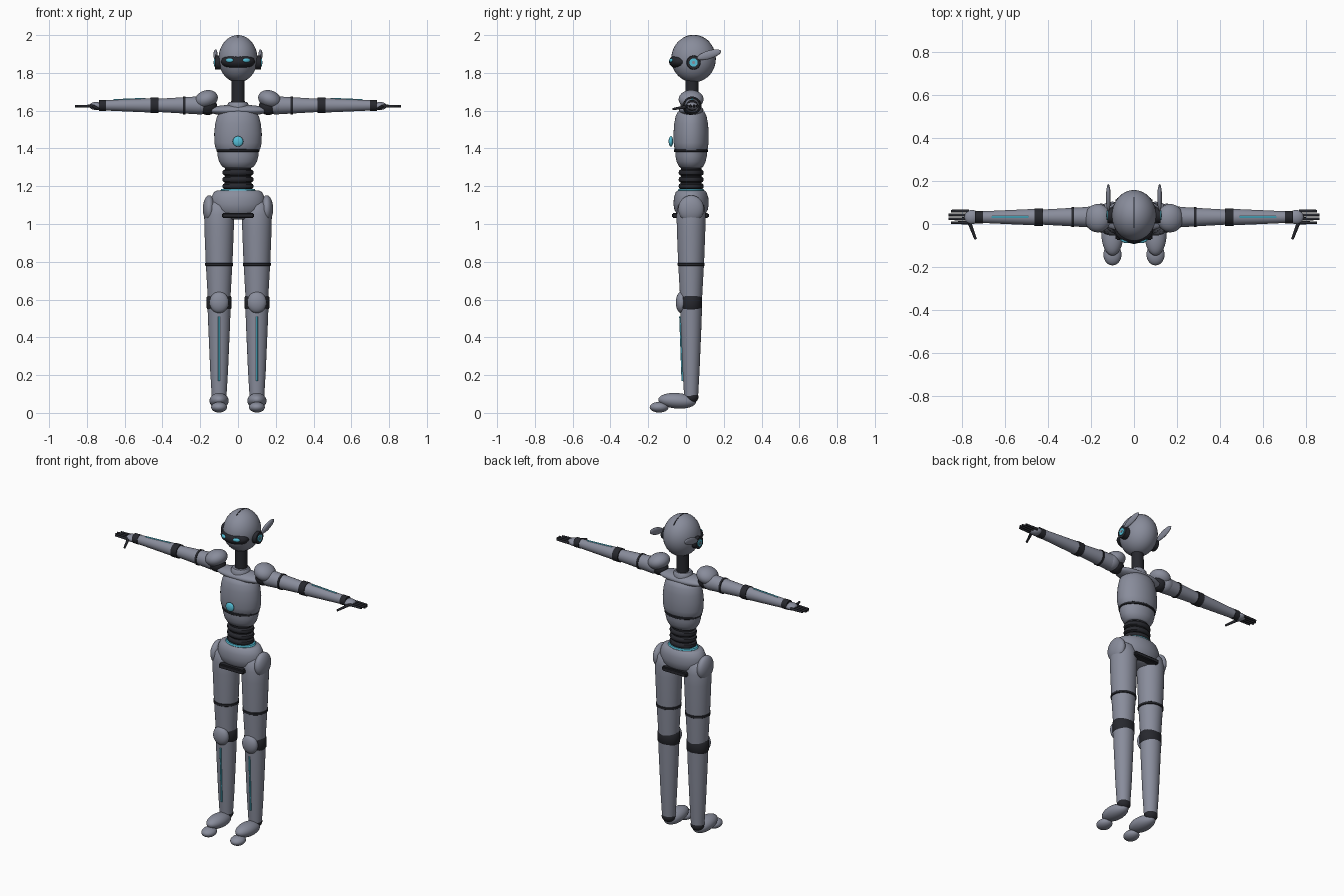
import bpy
import bmesh
from math import cos, sin, pi, radians
from mathutils import Vector, Matrix

if "Cube" in bpy.data.objects:
    bpy.data.objects.remove(bpy.data.objects["Cube"])


def material(name, rgb):
    m = bpy.data.materials.new(name)
    m.use_nodes = True
    m.diffuse_color = (*rgb, 1)
    m.node_tree.nodes["Principled BSDF"].inputs["Base Color"].default_value = (*rgb, 1)
    return m


GREY = material("grey shell", (0.25, 0.265, 0.33))
DARK = material("dark joint", (0.02, 0.021, 0.027))
CYAN = material("cyan glow", (0.09, 0.52, 0.68))
Y = 0.027  # depth of the body axis


def finish(name, bm, mat):
    bmesh.ops.recalc_face_normals(bm, faces=bm.faces)
    mesh = bpy.data.meshes.new(name)
    bm.to_mesh(mesh)
    bm.free()
    mesh.materials.append(mat)
    ob = bpy.data.objects.new(name, mesh)
    bpy.context.collection.objects.link(ob)
    bpy.ops.object.select_all(action="DESELECT")
    ob.select_set(True)
    bpy.context.view_layer.objects.active = ob
    bpy.ops.object.shade_smooth_by_angle(angle=radians(40))
    return ob


def ellipsoid(name, centre, radii, mat, tilt=0, axis="X"):
    bm = bmesh.new()
    bmesh.ops.create_uvsphere(bm, u_segments=32, v_segments=20, radius=1)
    bm.transform(Matrix.Translation(centre) @ Matrix.Rotation(radians(tilt), 4, axis)
                 @ Matrix.Diagonal((*radii, 1)))
    return finish(name, bm, mat)


def rod(name, a, b, r1, r2, mat):
    a, b = Vector(a), Vector(b)
    bm = bmesh.new()
    bmesh.ops.create_cone(bm, cap_ends=True, segments=32, radius1=r1, radius2=r2,
                          depth=(b - a).length)
    turn = (b - a).to_track_quat("Z", "Y").to_matrix().to_4x4()
    bm.transform(Matrix.Translation((a + b) / 2) @ turn)
    return finish(name, bm, mat)


def lathe(name, profile, mat, depth=1.0, x=0, n=40):
    """Stack of (radius, height) rings, squashed front to back by depth."""
    bm = bmesh.new()
    rings = [[bm.verts.new((x + r * cos(2 * pi * i / n), Y + depth * r * sin(2 * pi * i / n), z))
              for i in range(n)] for r, z in profile]
    for lo, hi in zip(rings, rings[1:]):
        for i in range(n):
            j = (i + 1) % n
            bm.faces.new((lo[i], lo[j], hi[j], hi[i]))
    bm.faces.new(rings[0])
    bm.faces.new(rings[-1])
    return finish(name, bm, mat)


def box(name, centre, size, mat, bevel=0):
    bm = bmesh.new()
    bmesh.ops.create_cube(bm, size=1)
    bm.transform(Matrix.Translation(centre) @ Matrix.Diagonal((*size, 1)))
    if bevel:
        bmesh.ops.bevel(bm, geom=bm.edges[:], offset=bevel, segments=3, affect="EDGES")
    return finish(name, bm, mat)


# Head, visor and crest seam
HEAD, HR = Vector((0, 0.04, 1.875)), (0.103, 0.118, 0.125)
ellipsoid("head", HEAD, HR, GREY)
ellipsoid("visor", (0, -0.03, 1.86), (0.09, 0.06, 0.041), DARK)
bm = bmesh.new()
arc = [radians(45 + 5 * i) for i in range(16)]
pairs = [[bm.verts.new((x, HEAD.y + HR[1] * k * cos(t), HEAD.z + HR[2] * k * sin(t)))
          for x, k in ((-0.003, 0.98), (-0.003, 1.01), (0.003, 1.01), (0.003, 0.98))] for t in arc]
for p, q in zip(pairs, pairs[1:]):
    for i in range(3):
        bm.faces.new((p[i], p[i + 1], q[i + 1], q[i]))
finish("crest_seam", bm, DARK)

# Neck and torso
rod("neck", (0, Y + 0.005, 1.63), (0, Y + 0.005, 1.78), 0.036, 0.034, DARK)
lathe("neck_collar", [(0.055, 1.605), (0.055, 1.635), (0.046, 1.647)], GREY)
ellipsoid("collarbone", (0, Y, 1.602), (0.165, 0.065, 0.03), GREY)
lathe("chest", [(0.07, 1.603), (0.095, 1.594), (0.111, 1.57), (0.121, 1.53), (0.126, 1.48),
                (0.125, 1.43), (0.119, 1.40), (0.11, 1.388)], GREY, 0.74)
lathe("chest_band", [(0.108, 1.38), (0.113, 1.383), (0.113, 1.393), (0.108, 1.396)], DARK, 0.8)
lathe("abdomen", [(0.065, 1.295), (0.083, 1.303), (0.1, 1.33), (0.108, 1.36), (0.109, 1.388)],
      GREY, 0.77)
lathe("waist", [(0.068, 1.17), (0.068, 1.31)], DARK, 0.8)
for i, z in enumerate((1.2, 1.235, 1.272)):
    lathe(f"waist_rib_{i + 1}", [(0.07, z - 0.016), (0.08, z - 0.01), (0.083, z),
                                 (0.08, z + 0.01), (0.07, z + 0.016)], DARK, 0.8)
lathe("waist_glow_ring", [(0.088, 1.17), (0.093, 1.178), (0.088, 1.186)], CYAN, 0.75)
ellipsoid("chest_core", (0, -0.08, 1.437), (0.028, 0.012, 0.028), CYAN)

# Pelvis
lathe("pelvis", [(0.07, 1.025), (0.11, 1.045), (0.138, 1.075), (0.146, 1.105), (0.142, 1.14),
                 (0.128, 1.168), (0.112, 1.177)], GREY, 0.64)
box("pelvis_bar", (0, 0.023, 1.045), (0.17, 0.195, 0.028), DARK, 0.006)

for s, side in ((1, "left"), (-1, "right")):
    # Face sides
    ellipsoid(f"{side}_eye", (s * 0.044, -0.078, 1.866), (0.021, 0.009, 0.011), CYAN, s * 20, "Z")
    rod(f"{side}_ear_disc", (s * 0.085, 0.04, 1.855), (s * 0.122, 0.04, 1.855), 0.038, 0.036, DARK)
    rod(f"{side}_ear_glow", (s * 0.12, 0.04, 1.855), (s * 0.127, 0.04, 1.855), 0.022, 0.022, CYAN)
    rod(f"{side}_ear_hub", (s * 0.12, 0.04, 1.855), (s * 0.13, 0.04, 1.855), 0.008, 0.008, GREY)
    ellipsoid(f"{side}_ear_fin", (s * 0.119, 0.122, 1.896), (0.011, 0.066, 0.022), GREY, 17)

    # Arm, along x
    def arm(part, x1, x2, r1, r2, mat):
        rod(f"{side}_{part}", (s * x1, Y + 0.005, 1.628), (s * x2, Y + 0.005, 1.628), r1, r2, mat)
    ellipsoid(f"{side}_shoulder_joint", (s * 0.16, Y, 1.622), (0.05, 0.045, 0.045), DARK)
    ellipsoid(f"{side}_shoulder_cap", (s * 0.168, Y, 1.66), (0.063, 0.066, 0.047), GREY, s * 20, "Y")
    ellipsoid(f"{side}_upper_arm_root", (s * 0.2, Y + 0.005, 1.628), (0.055, 0.05, 0.048), GREY)
    arm("upper_arm", 0.2, 0.44, 0.048, 0.034, GREY)
    arm("upper_arm_band", 0.279, 0.291, 0.047, 0.047, DARK)
    arm("elbow", 0.422, 0.462, 0.041, 0.041, DARK)
    arm("forearm", 0.46, 0.705, 0.038, 0.027, GREY)
    rod(f"{side}_forearm_glow", (s * 0.49, Y + 0.005, 1.663), (s * 0.66, Y + 0.005, 1.656),
        0.005, 0.005, CYAN)
    arm("wrist", 0.7, 0.737, 0.029, 0.029, DARK)
    ellipsoid(f"{side}_palm", (s * 0.752, Y + 0.005, 1.625), (0.036, 0.033, 0.021), GREY)
    for i in range(4):
        y = 0.006 + i * 0.018
        tip = 0.85 if i in (0, 3) else 0.862
        rod(f"{side}_finger_{i + 1}", (s * 0.765, y, 1.624), (s * tip, y, 1.624), 0.008, 0.006, DARK)
    rod(f"{side}_thumb", (s * 0.766, 0.012, 1.623), (s * 0.735, -0.07, 1.608), 0.009, 0.006, DARK)

    # Leg
    x = s * 0.1
    ellipsoid(f"{side}_hip_pad", (s * 0.152, Y, 1.08), (0.034, 0.068, 0.072), GREY)
    lathe(f"{side}_thigh", [(0.05, 1.12), (0.07, 1.1), (0.079, 1.05), (0.078, 0.98), (0.071, 0.8),
                            (0.06, 0.61)], GREY, 0.97, x)
    lathe(f"{side}_thigh_band", [(0.068, 0.776), (0.074, 0.78), (0.074, 0.792), (0.068, 0.796)],
          DARK, 0.97, x)
    lathe(f"{side}_knee", [(0.061, 0.548), (0.066, 0.556), (0.066, 0.612), (0.061, 0.62)],
          DARK, 0.88, x)
    ellipsoid(f"{side}_kneecap", (x, -0.024, 0.585), (0.051, 0.03, 0.057), GREY)
    lathe(f"{side}_shin", [(0.039, 0.09), (0.047, 0.22), (0.057, 0.45), (0.061, 0.555)],
          GREY, 0.95, x)
    rod(f"{side}_shin_glow", (x, -0.019, 0.17), (x, -0.031, 0.51), 0.005, 0.005, CYAN)
    ellipsoid(f"{side}_ankle", (x, Y + 0.003, 0.085), (0.04, 0.036, 0.034), DARK)
    ellipsoid(f"{side}_foot", (x, -0.047, 0.064), (0.051, 0.1, 0.041), GREY, -4)
    ellipsoid(f"{side}_toe", (x, -0.142, 0.03), (0.042, 0.05, 0.028), GREY)
